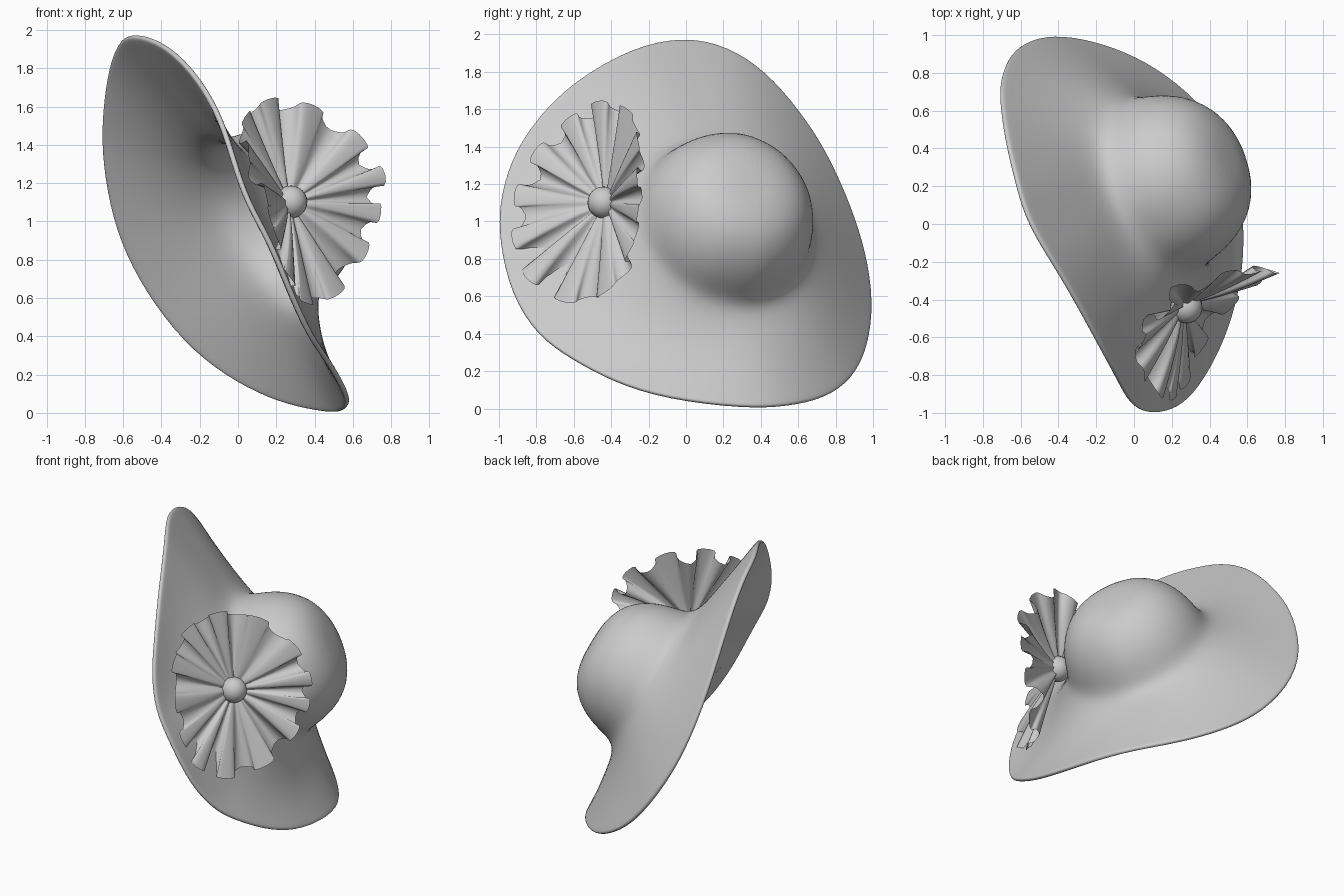
import bpy, bmesh, math
from mathutils import Vector
from math import sin, cos, pi, tau

cube = bpy.data.objects.get("Cube")
if cube:
    bpy.data.objects.remove(cube, do_unlink=True)

grey = bpy.data.materials.new("soft_grey")
grey.use_nodes = True
colour = (0.6, 0.6, 0.6, 1)
grey.diffuse_color = colour
grey.node_tree.nodes["Principled BSDF"].inputs["Base Color"].default_value = colour


def loft(name, rings, tip=None):
    """Join closed rings of points into a surface, with an optional tip point."""
    bm = bmesh.new()
    loops = [[bm.verts.new(p) for p in ring] for ring in rings]
    count = len(loops[0])
    for inner, outer in zip(loops, loops[1:]):
        for j in range(count):
            k = (j + 1) % count
            bm.faces.new((inner[j], outer[j], outer[k], inner[k]))
    if tip is not None:
        top = bm.verts.new(tip)
        for j in range(count):
            bm.faces.new((top, loops[0][j], loops[0][(j + 1) % count]))
    for face in bm.faces:
        face.smooth = True
    mesh = bpy.data.meshes.new(name)
    bm.to_mesh(mesh)
    bm.free()
    mesh.materials.append(grey)
    obj = bpy.data.objects.new(name, mesh)
    bpy.context.collection.objects.link(obj)
    return obj


# Tilted frame of the hat: up is the crown axis, side and rise span the brim
origin = Vector((0, 0, 1))
up = Vector((.81, .335, .48)).normalized()
rise = Vector((-.313, -.442, .84))
rise = (rise - up * rise.dot(up)).normalized()
side = rise.cross(up)
centre = origin + side * .1 - rise * .14

# Brim edge, a drooping saddle loop
edge = [Vector(p) for p in (
    (-.55, .0, 1.97), (-.61, .22, 1.92), (-.66, .42, 1.79), (-.69, .6, 1.58),
    (-.7, .74, 1.37), (-.66, .87, 1.08), (-.58, .95, .83), (-.43, .99, .57),
    (-.23, .96, .33), (0, .88, .17), (.22, .74, .07), (.42, .54, .03),
    (.54, .32, .02), (.58, -.1, .07), (.54, -.38, .16), (.47, -.6, .28),
    (.38, -.78, .4), (.28, -.92, .62), (.17, -.98, .9), (.05, -.98, 1.1),
    (-.02, -.92, 1.32), (-.08, -.8, 1.52), (-.19, -.6, 1.73), (-.37, -.27, 1.92))]


def bearing(p):
    d = p - centre
    return math.atan2(d.dot(rise), d.dot(side))


edge.sort(key=bearing)
angles = [bearing(p) for p in edge]
edge = [centre + (p - centre) * 1.02 + up * .01 for p in edge]


def crown_ring(radius, height):
    return [centre + up * height + radius * (side * cos(a) + rise * sin(a))
            for a in angles]


# Crown and brim in one hollow shell, the brim dipping under the rosette
rings = [crown_ring(r, h) for r, h in
         ((.15, .62), (.3, .575), (.41, .455), (.465, .32), (.485, .21), (.53, .14))]
base = rings[-1]
for f in (.3, .65, .95, 1):
    rings.append([b.lerp(e, f) - up * .07 * max(0, -cos(a)) * sin(pi * f)
                  for a, b, e in zip(angles, base, edge)])
hat = loft("hat_crown_and_brim", rings, centre + up * .625)
shell = hat.modifiers.new("thickness", "SOLIDIFY")
shell.thickness = .03
shell.offset = -1
smooth = hat.modifiers.new("smooth", "SUBSURF")
smooth.levels = smooth.render_levels = 2

# Ruffled rosette, pleated and folded forward at both sides
heart = Vector((.27, -.435, 1.1))
facing = Vector((.7, -.66, .17)).normalized()
across = Vector((0, 0, 1)).cross(facing).normalized()
above = facing.cross(across)
pleats, steps, bands = 13, 14, 9


def ruffle(f, turn):
    phase = pleats * turn + .8 * sin(3 * turn)
    lobe = 2 * abs(sin(phase / 2)) - 1
    fold = cos(2 * turn)
    radius = .03 + f * (.45 - .05 * fold + .02 * sin(3 * turn + 1) + .025 * lobe)
    angle = turn + .05 * f * sin(2 * phase)
    cup = .12 + .08 * fold + .05 * sin(2 * turn) - .03 * sin(turn)
    depth = cup * f ** .8 + (.045 + .015 * sin(5 * turn)) * f ** .8 * lobe
    return heart + facing * depth + radius * (across * cos(angle) + above * sin(angle))


columns = pleats * steps
loft("ruffled_rosette", [[ruffle(i / bands, tau * j / columns) for j in range(columns)]
                         for i in range(bands + 1)])

# Round button
bpy.ops.mesh.primitive_uv_sphere_add(segments=24, ring_count=12, radius=.085,
                                     location=heart + facing * .01)
button = bpy.context.object
button.name = "rosette_button"
button.data.materials.append(grey)
bpy.ops.object.shade_smooth()
